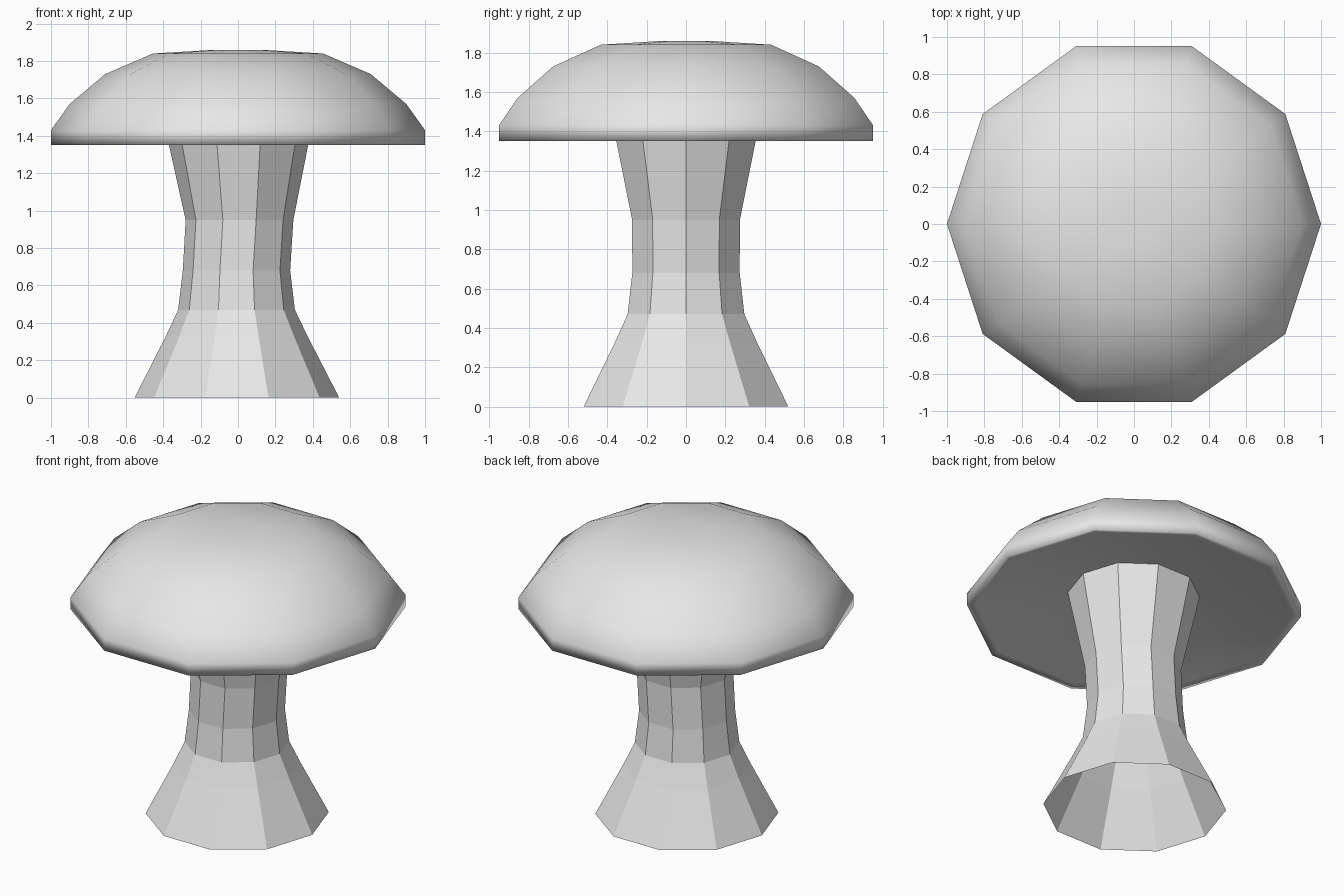
import bpy
import bmesh
import math

if "Cube" in bpy.data.objects:
    bpy.data.objects.remove(bpy.data.objects["Cube"], do_unlink=True)

SIDES = 10

# One plain grey for everything
grey = bpy.data.materials.new("light_grey")
grey.use_nodes = True
grey.diffuse_color = (0.8, 0.8, 0.8, 1)
grey.node_tree.nodes["Principled BSDF"].inputs["Base Color"].default_value = (0.8, 0.8, 0.8, 1)


def lathe(name, profile, smooth, close_start=None, close_end=None):
    """Ten-sided stack of rings (radius, z, x shift), optionally closed by a point at a height."""
    bm = bmesh.new()
    rings = []
    for r, z, dx in profile:
        rings.append([bm.verts.new((dx + r * math.cos(math.tau * i / SIDES),
                                    r * math.sin(math.tau * i / SIDES), z))
                      for i in range(SIDES)])
    for low, high in zip(rings, rings[1:]):
        for i in range(SIDES):
            j = (i + 1) % SIDES
            bm.faces.new((low[i], low[j], high[j], high[i]))
    for ring, z, flip in ((rings[0], close_start, True), (rings[-1], close_end, False)):
        if z is None:
            continue
        tip = bm.verts.new((0, 0, z))
        for i in range(SIDES):
            a, b = ring[i], ring[(i + 1) % SIDES]
            bm.faces.new((b, a, tip) if flip else (a, b, tip))
    for f in bm.faces:
        f.smooth = smooth
    mesh = bpy.data.meshes.new(name)
    bm.to_mesh(mesh)
    bm.free()
    mesh.materials.append(grey)
    obj = bpy.data.objects.new(name, mesh)
    bpy.context.collection.objects.link(obj)
    return obj


# Stem: faceted, open at the foot, slightly wandering off centre
lathe("stem", [
    (0.547, 0.00, -0.006),
    (0.378, 0.33, -0.007),
    (0.312, 0.47, -0.008),
    (0.287, 0.68, -0.008),
    (0.288, 0.95, 0.008),
    (0.372, 1.35, 0.003),
    (0.398, 1.48, 0.002),
], smooth=False)

# Cap: smooth dome with a short rim and a shallow hollow underneath
lathe("cap", [
    (0.42, 1.46, 0),
    (0.95, 1.36, 0),
    (1.00, 1.35, 0),
    (1.00, 1.43, 0),
    (0.90, 1.57, 0),
    (0.71, 1.73, 0),
    (0.455, 1.84, 0),
    (0.12, 1.86, 0),
], smooth=True, close_start=1.47, close_end=1.86)
